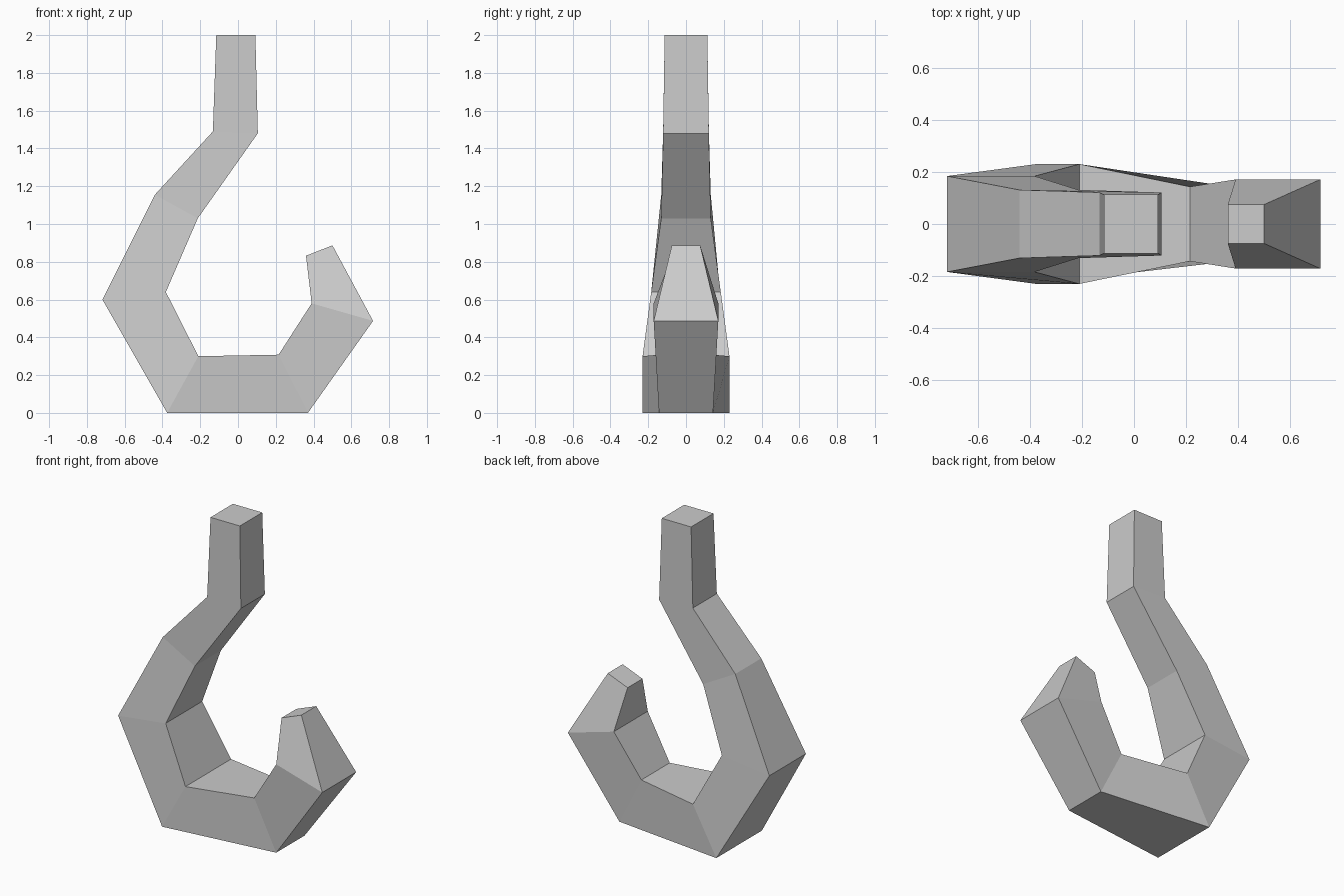
import bpy
import bmesh

if "Cube" in bpy.data.objects:
    bpy.data.objects.remove(bpy.data.objects["Cube"])

# Cross-sections along the hook: outer (x, z), inner (x, z), half depth in y
SECTIONS = [
    ((-0.115, 2.00), (0.092, 2.00), 0.113),   # shank top
    ((-0.133, 1.49), (0.105, 1.48), 0.121),   # shank bottom
    ((-0.44, 1.155), (-0.213, 1.03), 0.131),  # neck
    ((-0.718, 0.60), (-0.382, 0.64), 0.184),  # back of the bend
    ((-0.375, 0.00), (-0.21, 0.30), 0.23),    # bowl, back
    ((0.37, 0.00), (0.215, 0.308), 0.143),    # bowl, front
    ((0.715, 0.487), (0.39, 0.58), 0.171),    # rising point
    ((0.50, 0.887), (0.36, 0.832), 0.075),    # tip
]

bm = bmesh.new()

# Rectangular ring for each section
rings = []
for (ox, oz), (ix, iz), d in SECTIONS:
    rings.append([bm.verts.new(p) for p in
                  ((ox, -d, oz), (ix, -d, iz), (ix, d, iz), (ox, d, oz))])

# Bridge the rings and cap both ends
for a, b in zip(rings, rings[1:]):
    for i in range(4):
        j = (i + 1) % 4
        bm.faces.new((a[i], a[j], b[j], b[i]))
bm.faces.new(rings[0])
bm.faces.new(rings[-1])
bmesh.ops.recalc_face_normals(bm, faces=bm.faces[:])

mesh = bpy.data.meshes.new("hook")
bm.to_mesh(mesh)
bm.free()
hook = bpy.data.objects.new("hook", mesh)
bpy.context.collection.objects.link(hook)
